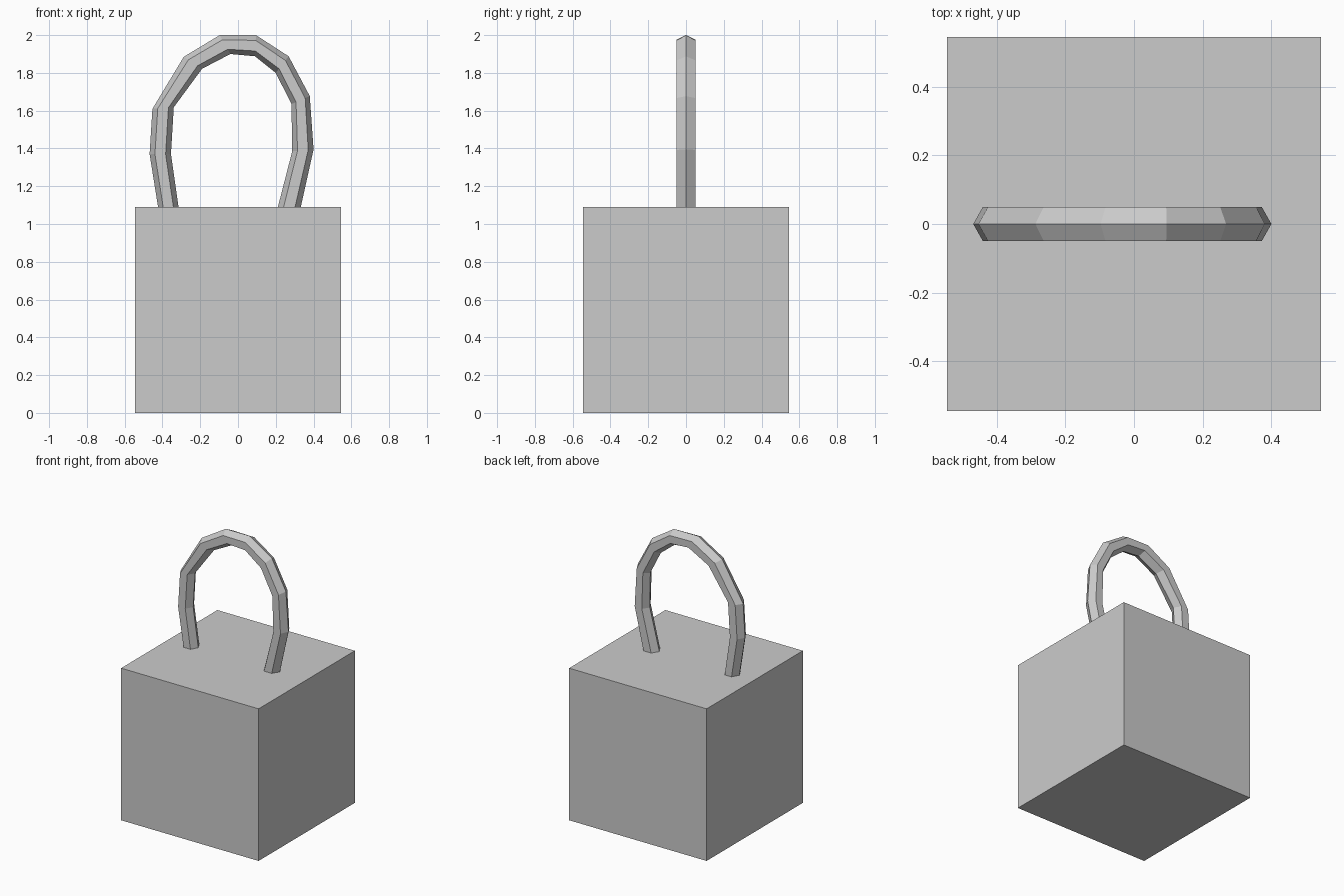
import bpy, bmesh

if "Cube" in bpy.data.objects:
    bpy.data.objects.remove(bpy.data.objects["Cube"])

# Cube body
S = 1.09
bpy.ops.mesh.primitive_cube_add(size=S, location=(0, 0, S / 2))
bpy.context.object.name = "body"

# Six-sided handle: outer and inner ridge points (x, z) along the arch
outer = [(-0.42, 1.07), (-0.468, 1.37), (-0.453, 1.61), (-0.287, 1.885), (-0.097, 2.0),
         (0.095, 2.0), (0.268, 1.888), (0.38, 1.677), (0.40, 1.395), (0.328, 1.07)]
inner = [(-0.312, 1.07), (-0.355, 1.37), (-0.34, 1.618), (-0.19, 1.822), (-0.04, 1.90),
         (0.09, 1.888), (0.20, 1.80), (0.283, 1.635), (0.287, 1.385), (0.206, 1.07)]
# Cross-section: (fraction from outer to inner ridge, y)
section = [(0, 0), (0.25, -0.05), (0.75, -0.05), (1, 0), (0.75, 0.05), (0.25, 0.05)]

bm = bmesh.new()
rings = []
for (ox, oz), (ix, iz) in zip(outer, inner):
    rings.append([bm.verts.new((ox + (ix - ox) * t, y, oz + (iz - oz) * t)) for t, y in section])
for a, b in zip(rings, rings[1:]):
    for i in range(6):
        j = (i + 1) % 6
        bm.faces.new((a[i], a[j], b[j], b[i]))
bm.faces.new(rings[0])
bm.faces.new(rings[-1])
bmesh.ops.recalc_face_normals(bm, faces=bm.faces)

mesh = bpy.data.meshes.new("handle")
bm.to_mesh(mesh)
bm.free()
bpy.context.collection.objects.link(bpy.data.objects.new("handle", mesh))
